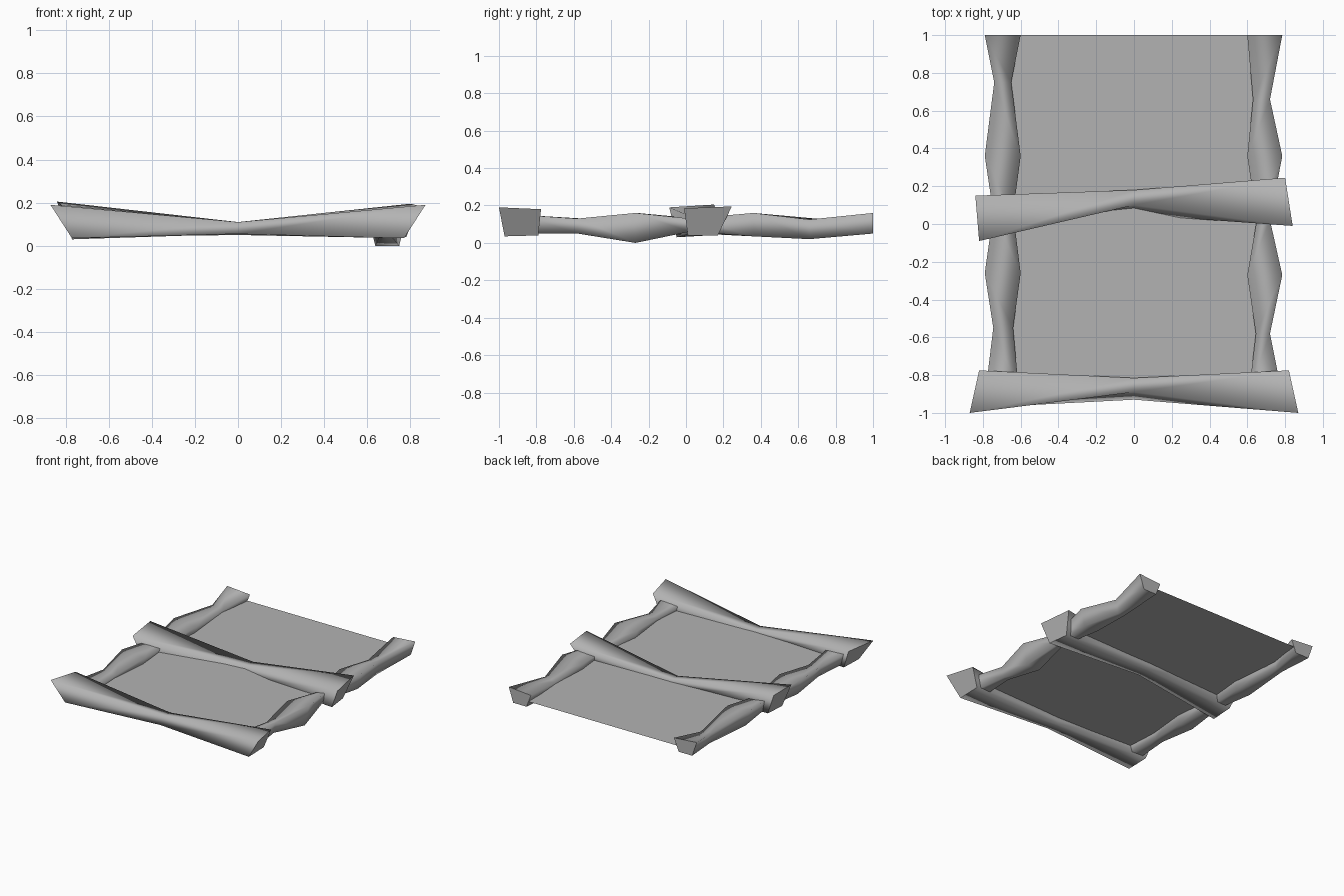
import bpy, bmesh

stone = bpy.data.materials.new("plain grey")
stone.diffuse_color = (0.45, 0.45, 0.45, 1)


def finish(name, bm):
    mesh = bpy.data.meshes.new(name)
    bm.to_mesh(mesh)
    bm.free()
    mesh.materials.append(stone)
    ob = bpy.data.objects.new(name, mesh)
    bpy.context.collection.objects.link(ob)
    return ob


def log(name, sections):
    """Skin four-sided sections into a smooth log with flat ends."""
    bm = bmesh.new()
    rings = [[bm.verts.new(p) for p in s] for s in sections]
    for a, b in zip(rings, rings[1:]):
        for i in range(4):
            j = (i + 1) % 4
            bm.faces.new((a[i], a[j], b[j], b[i])).smooth = True
    bm.faces.new(rings[0])
    bm.faces.new(rings[-1])
    bmesh.ops.recalc_face_normals(bm, faces=bm.faces[:])
    return finish(name, bm)


# Cross beams: flared ends and a pinched middle
# (corner order: top front, top back, bottom back, bottom front)
front_end = [(0.87, -1.0, 0.19), (0.82, -0.775, 0.18),
             (0.77, -0.79, 0.04), (0.77, -0.97, 0.035)]
front_mid = [(0, -0.89, 0.11), (0, -0.815, 0.105),
             (0, -0.83, 0.05), (0, -0.93, 0.055)]
log("front_beam", [[(-x, y, z) for x, y, z in front_end], front_mid, front_end])

log("middle_beam", [
    [(-0.82, -0.09, 0.19), (-0.84, 0.15, 0.205),
     (-0.77, 0.12, 0.04), (-0.77, -0.05, 0.03)],
    [(0, 0.10, 0.11), (0, 0.18, 0.11), (0, 0.165, 0.05), (0, 0.05, 0.055)],
    [(0.84, -0.01, 0.185), (0.80, 0.245, 0.195),
     (0.76, 0.17, 0.04), (0.78, 0.01, 0.04)],
])


# Side rails: (y, inner x, outer x, bottom z, top z), narrower underneath
def rail(name, side, stations):
    sections = []
    for y, xi, xo, zb, zt in stations:
        inset = 0.2 * (xo - xi)
        sections.append([(side * xo, y, zt), (side * xi, y, zt - 0.015),
                         (side * (xi + inset), y, zb), (side * (xo - inset), y, zb)])
    log(name, sections)


rail("right_rail", 1, [
    (1.00, 0.60, 0.785, 0.05, 0.16),
    (0.66, 0.63, 0.72, 0.02, 0.125),
    (0.36, 0.60, 0.785, 0.035, 0.16),
    (0.02, 0.65, 0.72, 0.06, 0.13),
    (-0.27, 0.60, 0.785, 0.0, 0.16),
    (-0.58, 0.645, 0.72, 0.05, 0.13),
    (-0.88, 0.61, 0.78, 0.05, 0.15),
])
rail("left_rail", -1, [
    (1.00, 0.60, 0.79, 0.05, 0.16),
    (0.75, 0.65, 0.74, 0.04, 0.125),
    (0.36, 0.60, 0.79, 0.035, 0.16),
    (0.06, 0.64, 0.745, 0.05, 0.13),
    (-0.26, 0.60, 0.79, 0.035, 0.16),
    (-0.55, 0.64, 0.745, 0.05, 0.13),
    (-0.88, 0.61, 0.785, 0.05, 0.15),
])

# Flat floor sheet between the rails
bm = bmesh.new()
bm.faces.new([bm.verts.new(p) for p in (
    (-0.68, -0.88, 0.093), (0.68, -0.88, 0.093),
    (0.68, 1.0, 0.093), (-0.68, 1.0, 0.093))])
finish("floor_sheet", bm)
